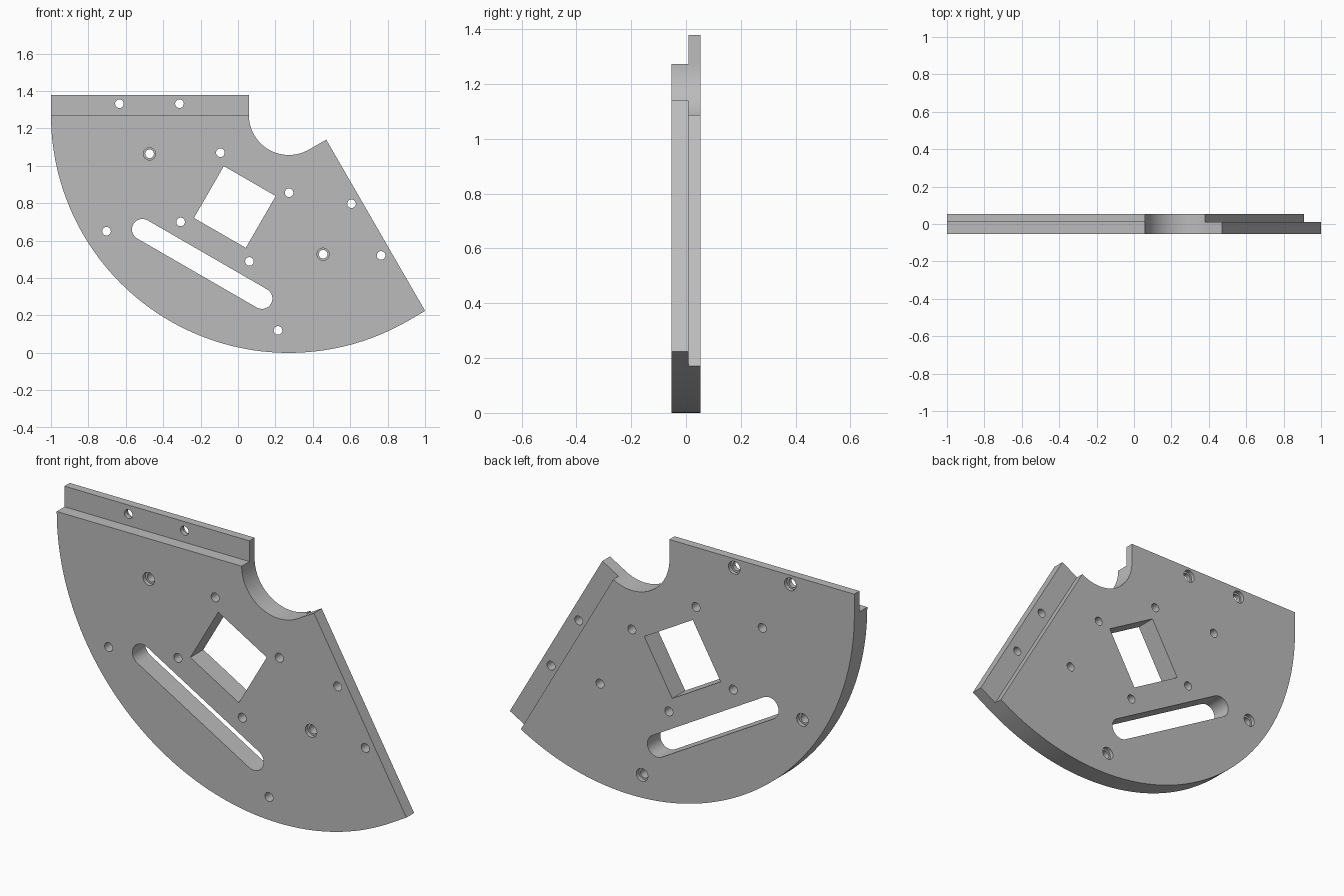
import bpy, bmesh
from math import sin, cos, radians, pi
from mathutils import Vector

if "Cube" in bpy.data.objects:
    bpy.data.objects.remove(bpy.data.objects["Cube"])

CX, CZ = 0.272, 1.272            # pivot of the sector
R_OUT, R_IN = 1.272, 0.214
LIP = 0.107                      # width of the lap joints
HALF, SPLIT = 0.053, 0.01        # half thickness, depth of the joint
PIVOT = Vector((CX, CZ))

grey = bpy.data.materials.new("plain grey")
grey.use_nodes = True
colour = (0.5, 0.5, 0.5, 1)
grey.diffuse_color = colour
grey.node_tree.nodes["Principled BSDF"].inputs["Base Color"].default_value = colour


def polar(angle):
    return Vector((cos(radians(angle)), sin(radians(angle))))


def arc(centre, radius, start, end, steps):
    return [centre + radius * polar(start + (end - start) * i / steps)
            for i in range(steps + 1)]


def prism(name, outline, y0, y1):
    """Extrude an x-z outline along y."""
    bm = bmesh.new()
    face = bm.faces.new([bm.verts.new((p.x, y0, p.y)) for p in outline])
    moved = bmesh.ops.extrude_face_region(bm, geom=[face])["geom"]
    bmesh.ops.translate(bm, vec=(0, y1 - y0, 0),
                        verts=[v for v in moved if isinstance(v, bmesh.types.BMVert)])
    bmesh.ops.recalc_face_normals(bm, faces=bm.faces)
    mesh = bpy.data.meshes.new(name)
    bm.to_mesh(mesh)
    bm.free()
    mesh.materials.append(grey)
    obj = bpy.data.objects.new(name, mesh)
    bpy.context.collection.objects.link(obj)
    return obj


def cut(outline, y0=-0.2, y1=0.2):
    """Subtract a prism from the plate."""
    cutter = prism("cutter", outline, y0, y1)
    cutter.hide_render = True
    mod = plate.modifiers.new("cut", 'BOOLEAN')
    mod.operation, mod.solver, mod.object = 'DIFFERENCE', 'EXACT', cutter
    bpy.ops.object.modifier_apply(modifier=mod.name)
    bpy.data.objects.remove(cutter)


def strip(angle, normal_angle):
    """Rectangle covering the lap strip beyond one radial side."""
    d, n = polar(angle), polar(normal_angle)
    return [PIVOT + d * a + n * b
            for a, b in ((0.1, 0), (1.5, 0), (1.5, 0.3), (0.1, 0.3))]


# Sector plate with straight lips on both radial sides
up, side = polar(90) * LIP, polar(30) * LIP
outer = arc(PIVOT, R_OUT, 180, 300, 72)
inner = arc(PIVOT, R_IN, 300, 180, 40)
plate = prism("sector_plate",
              [outer[0] + up] + outer + [outer[-1] + side, inner[0] + side]
              + inner + [inner[-1] + up], -HALF, HALF)
bpy.context.view_layer.objects.active = plate
plate.select_set(True)

# Stepped lap joints: top lip kept at the back, right lip kept at the front
cut(strip(180, 90), -0.2, SPLIT)
cut(strip(300, 30), SPLIT, 0.2)

# Tilted square window
cut(arc(Vector((-0.017, 0.78)), 0.32 / 2 ** 0.5, 15, 285, 3))

# Slanted slot
cut(arc(Vector((-0.511, 0.66)), 0.056, 60, 240, 16)
    + arc(Vector((0.128, 0.291)), 0.056, 240, 420, 16))

# Bolt holes, some counterbored from the front or the back
plain = [(-0.094, 1.07), (0.273, 0.856), (-0.307, 0.70), (0.061, 0.489),
         (0.607, 0.797), (0.765, 0.521)]
front_bored = [(-0.473, 1.064), (0.455, 0.527)]
back_bored = [(-0.634, 1.332), (-0.313, 1.332), (-0.703, 0.65), (0.214, 0.12)]


def disc(point, radius):
    return arc(Vector(point), radius, 0, 345, 23)


for p in plain + front_bored + back_bored:
    cut(disc(p, 0.023))
for p in front_bored:
    cut(disc(p, 0.033), -0.2, -HALF + 0.02)
for p in back_bored:
    cut(disc(p, 0.033), HALF - 0.02, 0.2)

bpy.ops.object.shade_smooth_by_angle(angle=radians(30))
